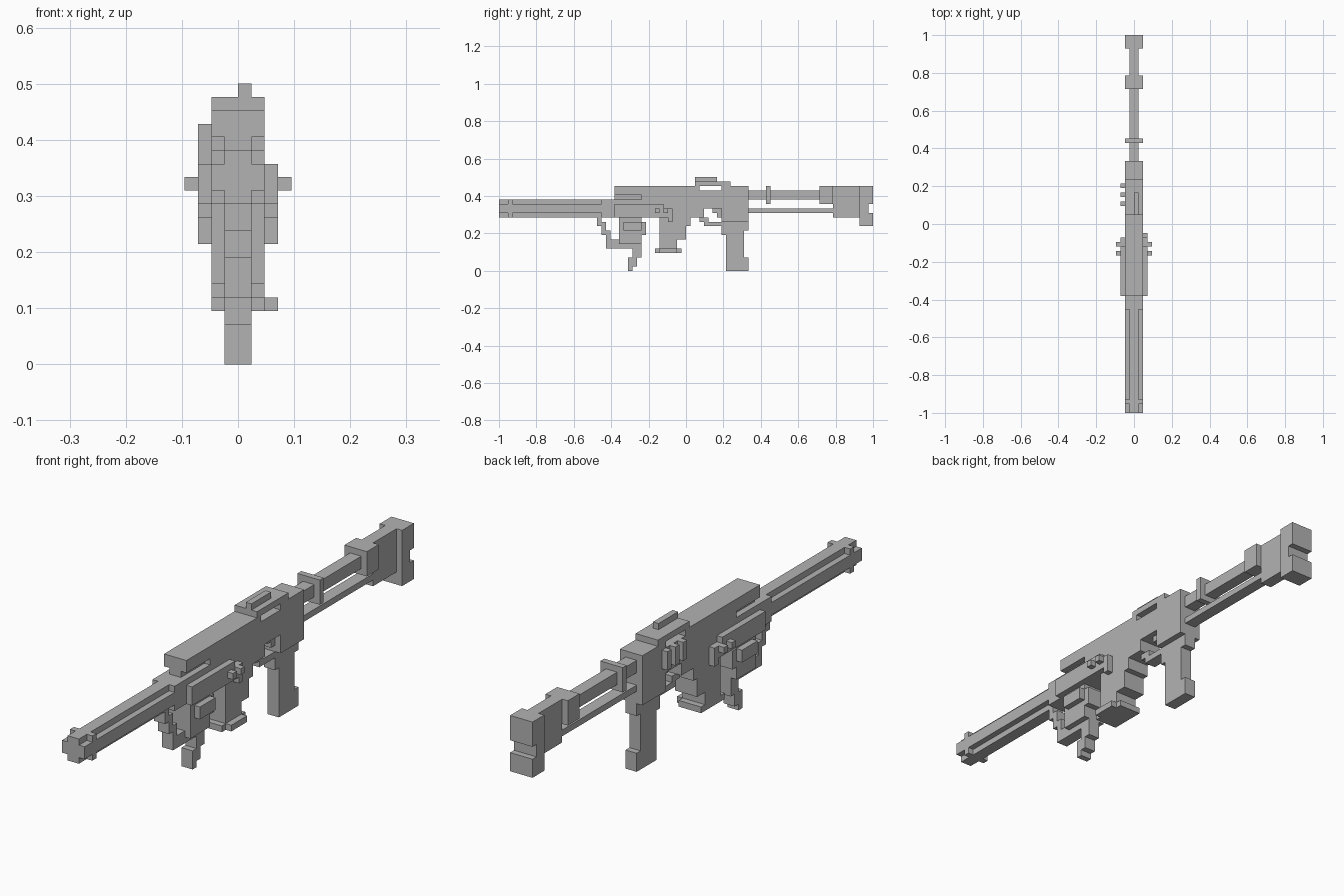
import bpy
import bmesh

UNIT = 2 / 84          # one grid cell
LENGTH = 84

start_cube = bpy.data.objects.get("Cube")
if start_cube:
    bpy.data.objects.remove(start_cube, do_unlink=True)

grey = bpy.data.materials.new("plain_grey")
grey.use_nodes = True
colour = (0.45, 0.45, 0.45, 1)
grey.diffuse_color = colour
grey.node_tree.nodes["Principled BSDF"].inputs["Base Color"].default_value = colour


def prism(name, x, outline):
    """Extrude a side outline of (y, z) cells between two x cells."""
    left, right = x
    bm = bmesh.new()
    ring = [bm.verts.new((left * UNIT, (y - LENGTH / 2) * UNIT, z * UNIT)) for y, z in outline]
    face = bm.faces.new(ring)
    moved = bmesh.ops.extrude_face_region(bm, geom=[face])["geom"]
    verts = [item for item in moved if isinstance(item, bmesh.types.BMVert)]
    bmesh.ops.translate(bm, verts=verts, vec=((right - left) * UNIT, 0, 0))
    bmesh.ops.recalc_face_normals(bm, faces=bm.faces)
    mesh = bpy.data.meshes.new(name)
    bm.to_mesh(mesh)
    bm.free()
    mesh.materials.append(grey)
    part = bpy.data.objects.new(name, mesh)
    bpy.context.collection.objects.link(part)
    return part


def block(name, x, y, z):
    return prism(name, x, [(y[0], z[0]), (y[1], z[0]), (y[1], z[1]), (y[0], z[1])])


narrow, wide, broad, full = (-1, 1), (-2, 2), (-3, 3), (-4, 4)

# Barrel with a cross-shaped section, a square collar and a square root
block("barrel_core", narrow, y=(0, 32), z=(12, 16))
block("barrel_sides", wide, y=(0, 26), z=(13, 15))
block("barrel_collar", wide, y=(2, 3), z=(12, 16))
block("barrel_root", wide, y=(23, 27), z=(12, 16))

# Receiver with a front slot, top opening, trigger opening and stepped underside
block("receiver_slot_core", narrow, y=(26, 33), z=(15, 18))
prism("receiver", wide, [
    (26, 17), (26, 19), (45, 19), (45, 18), (50, 18), (50, 19), (56, 19), (56, 11),
    (50, 11), (50, 14), (46, 14), (46, 12), (43, 12), (43, 10), (42, 10), (42, 7),
    (40, 7), (40, 5), (36, 5), (36, 12), (26, 12), (26, 16), (32, 16), (32, 17)])
block("top_cover", wide, y=(44, 52), z=(19, 20))
block("top_rail", (0, 1), y=(44, 49), z=(20, 21))

# Three upright ribs on one side
for start in (46, 48, 50):
    block("side_rib", (-3, -2), y=(start, start + 1), z=(15, 18))

# Side panels and cross pins
prism("side_panel", broad, [
    (26, 15), (37, 15), (37, 14), (39, 14), (39, 11), (38, 11), (38, 12), (26, 12)])
for start in (35, 37):
    block("cross_pin", full, y=(start, start + 1), z=(13, 14))

# Front grip and its lever
prism("front_grip", wide, [
    (27, 12), (27, 6), (32, 6), (32, 8), (33, 8), (33, 11), (32, 11), (32, 12)])
block("front_grip_cheeks", broad, y=(28, 32), z=(9, 11))
prism("front_lever", narrow, [
    (22, 12), (22, 10), (23, 10), (23, 8), (24, 8), (24, 5), (30, 5), (30, 3), (29, 3),
    (29, 0), (30, 0), (30, 1), (31, 1), (31, 3), (32, 3), (32, 7), (25, 7), (25, 9),
    (24, 9), (24, 11), (23, 11), (23, 12)])

# Magazine foot
block("magazine_foot", wide, y=(35, 41), z=(4, 5))
block("magazine_foot_tab", (2, 3), y=(36, 40), z=(4, 5))

# Trigger, guard and rear grip
prism("trigger", narrow, [(48, 14), (48, 13), (49, 13), (49, 12), (50, 12), (50, 14)])
prism("trigger_guard", narrow, [
    (45, 12), (45, 11), (46, 11), (46, 10), (51, 10), (51, 11), (47, 11), (47, 12)])
prism("rear_grip", narrow, [
    (50, 12), (50, 8), (51, 8), (51, 0), (56, 0), (56, 3), (55, 3), (55, 9), (56, 9), (56, 12)])

# Stock: upper tube, lower rod, collars and butt
block("stock_tube", narrow, y=(56, 75), z=(16, 18))
block("stock_rod", narrow, y=(56, 75), z=(13, 14))
block("stock_ring", wide, y=(60, 61), z=(15, 19))
block("stock_collar", wide, y=(72, 75), z=(15, 19))
block("stock_body", narrow, y=(75, 81), z=(12, 19))
prism("butt_plate", wide, [
    (81, 10), (84, 10), (84, 13), (83, 13), (83, 15), (84, 15), (84, 19), (81, 19)])
